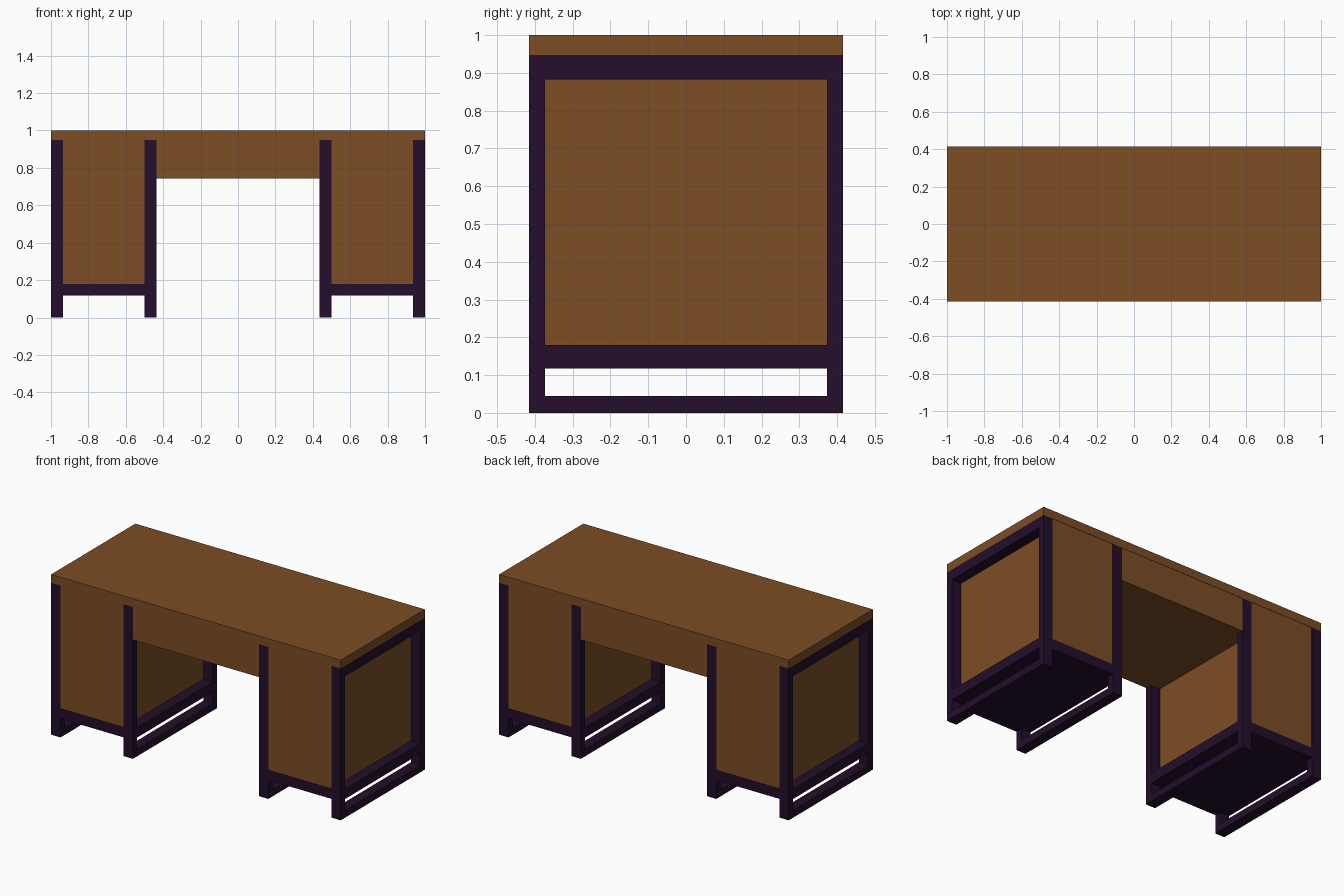
import bpy

if "Cube" in bpy.data.objects:
    bpy.data.objects.remove(bpy.data.objects["Cube"])

def material(name, rgb):
    m = bpy.data.materials.new(name)
    m.diffuse_color = (*rgb, 1)
    m.use_nodes = True
    m.node_tree.nodes["Principled BSDF"].inputs["Base Color"].default_value = m.diffuse_color
    return m

wood = material("brown wood", (0.20, 0.075, 0.018))
dark = material("dark purple metal", (0.017, 0.0045, 0.025))

def box(name, x, y, z, mat):
    """Box from (min, max) ranges on each axis."""
    bpy.ops.mesh.primitive_cube_add(size=1)
    o = bpy.context.object
    o.name = name
    for v in o.data.vertices:
        v.co = [r[1] if c > 0 else r[0] for c, r in zip(v.co, (x, y, z))]
    o.data.materials.append(mat)
    return o

D = 0.415          # half depth
P = 0.373          # inner edge of posts
F = D - 0.002      # wood faces sit a hair behind the frame
TOP = 0.948        # underside of the desktop

# Desktop and the drawer box spanning the knee space
box("desktop", (-1, 1), (-D, D), (TOP, 1), wood)
box("centre_drawer_box", (-0.5, 0.5), (-F, F), (0.742, TOP), wood)

def span(s, a, b):
    return tuple(sorted((s * a, s * b)))

for s, side in ((-1, "left"), (1, "right")):
    # Cabinet and its dark base
    x = span(s, 0.5, 0.935)
    box(side + "_cabinet", x, (-F, F), (0.18, TOP), wood)
    box(side + "_cabinet_base", x, (-D, D), (0.117, 0.18), dark)
    # Open side frames: two posts and three rails each
    for a, b, where in ((0.435, 0.5, "inner"), (0.935, 1.0, "outer")):
        x = span(s, a, b)
        n = f"{side}_{where}_"
        box(n + "front_post", x, (-D, -P), (0, TOP), dark)
        box(n + "back_post", x, (P, D), (0, TOP), dark)
        for z, rail in (((0, 0.045), "floor_rail"), ((0.117, 0.18), "lower_rail"),
                        ((0.883, TOP), "upper_rail")):
            box(n + rail, x, (-P, P), z, dark)
